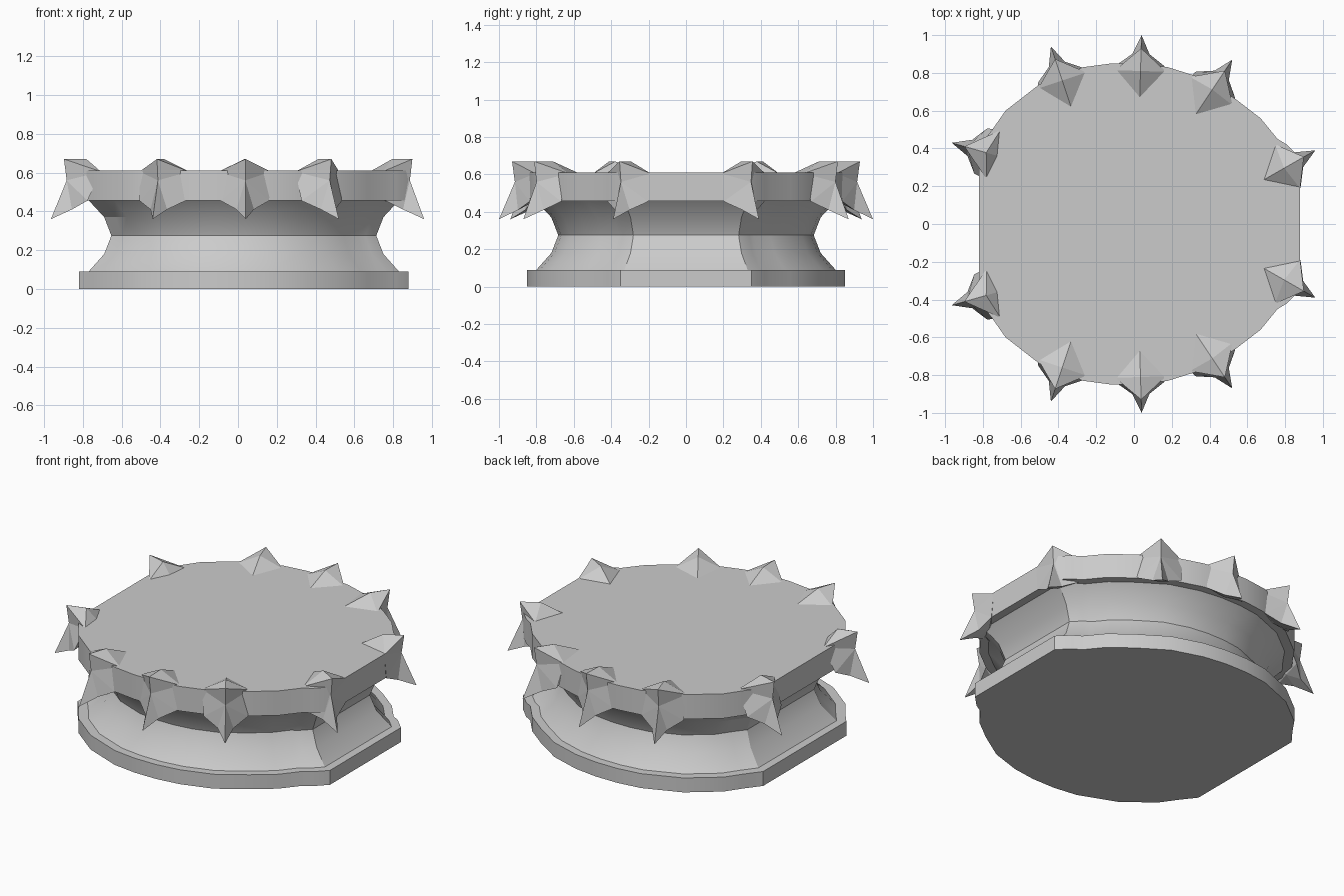
import bpy, math
from mathutils import Vector

if "Cube" in bpy.data.objects:
    bpy.data.objects.remove(bpy.data.objects["Cube"])


def make(name, verts, faces):
    me = bpy.data.meshes.new(name)
    me.from_pydata(verts, [], faces)
    me.update()
    ob = bpy.data.objects.new(name, me)
    bpy.context.collection.objects.link(ob)
    bpy.ops.object.select_all(action='DESELECT')
    bpy.context.view_layer.objects.active = ob
    ob.select_set(True)
    bpy.ops.object.mode_set(mode='EDIT')
    bpy.ops.mesh.select_all(action='SELECT')
    bpy.ops.mesh.normals_make_consistent(inside=False)
    bpy.ops.object.mode_set(mode='OBJECT')
    return ob


# Plan outline (back half, mirrored to the front), flattened at both sides
half = [(.88, .35), (.81, .42), (.76, .45), (.67, .56), (.54, .66), (.37, .77), (.18, .83),
        (.03, .85), (-.12, .85), (-.27, .83), (-.5, .74), (-.68, .6),
        (-.75, .5), (-.82, .41)]
outline = half + [(x, -y) for x, y in reversed(half)]

# Waisted body: (inset, height) rings from the floor up to the rim
profile = [(0, 0), (0, .09), (.05, .09), (.13, .18), (.167, .275),
           (.13, .37), (.05, .457), (0, .457), (0, .61)]
n = len(outline)
verts = []
for inset, z in profile:
    s = 1 - inset / .85
    verts += [(.03 + (x - .03) * s, y * s, z) for x, y in outline]
faces = [tuple(range(n)), tuple(range(n * (len(profile) - 1), n * len(profile)))]
for r in range(len(profile) - 1):
    for i in range(n):
        j = (i + 1) % n
        faces.append((r * n + i, r * n + j, r * n + n + j, r * n + n + i))
make("pedestal_body", verts, faces)
bpy.ops.object.shade_smooth_by_angle(angle=math.radians(22))


# Faceted claw: low outward tip, raised ridge on top, sloping in to the rim
def claw(name, tip, inner, side_back):
    t, i = Vector(tip), Vector(inner)
    back = i - t
    length = back.length
    back.normalize()
    side = Vector((-back.y, back.x))

    def p(d, v, z):
        q = t + back * d + side * v
        return (q.x, q.y, z)

    ridge = min(.19, length - .06)
    vs = [p(length, 0, .605), p(ridge, 0, .67), p(.07, 0, .67),
          p(.085, 0, .56), p(0, 0, .36), p(.17, 0, .445)]
    for k in (1, -1):
        vs += [p(side_back, k * .135, .605), p(.16, k * .125, .455),
               p(.10, k * .045, .41)]
    fs = []
    for s in (6, 9):
        o, l = s + 1, s + 2
        fs += [(0, s, 1), (1, s, 2), (2, s, 3), (s, o, 3), (3, o, l),
               (3, l, 4), (4, l, 5), (l, o, 5), (0, s, o, 5)]
    make(name, vs, fs)


claws = [((.04, 1.0), (.03, .66), .19),
         ((.52, .87), (.32, .57), .2),
         ((.96, .39), (.68, .23), .17),
         ((-.44, .94), (-.33, .61), .19),
         ((-.965, .43), (-.72, .36), .23)]
for k, (tip, inner, sb) in enumerate(claws):
    for label, m in (("back", 1), ("front", -1)):
        claw(f"rim_claw_{label}_{k + 1}", (tip[0], m * tip[1]),
             (inner[0], m * inner[1]), sb)
